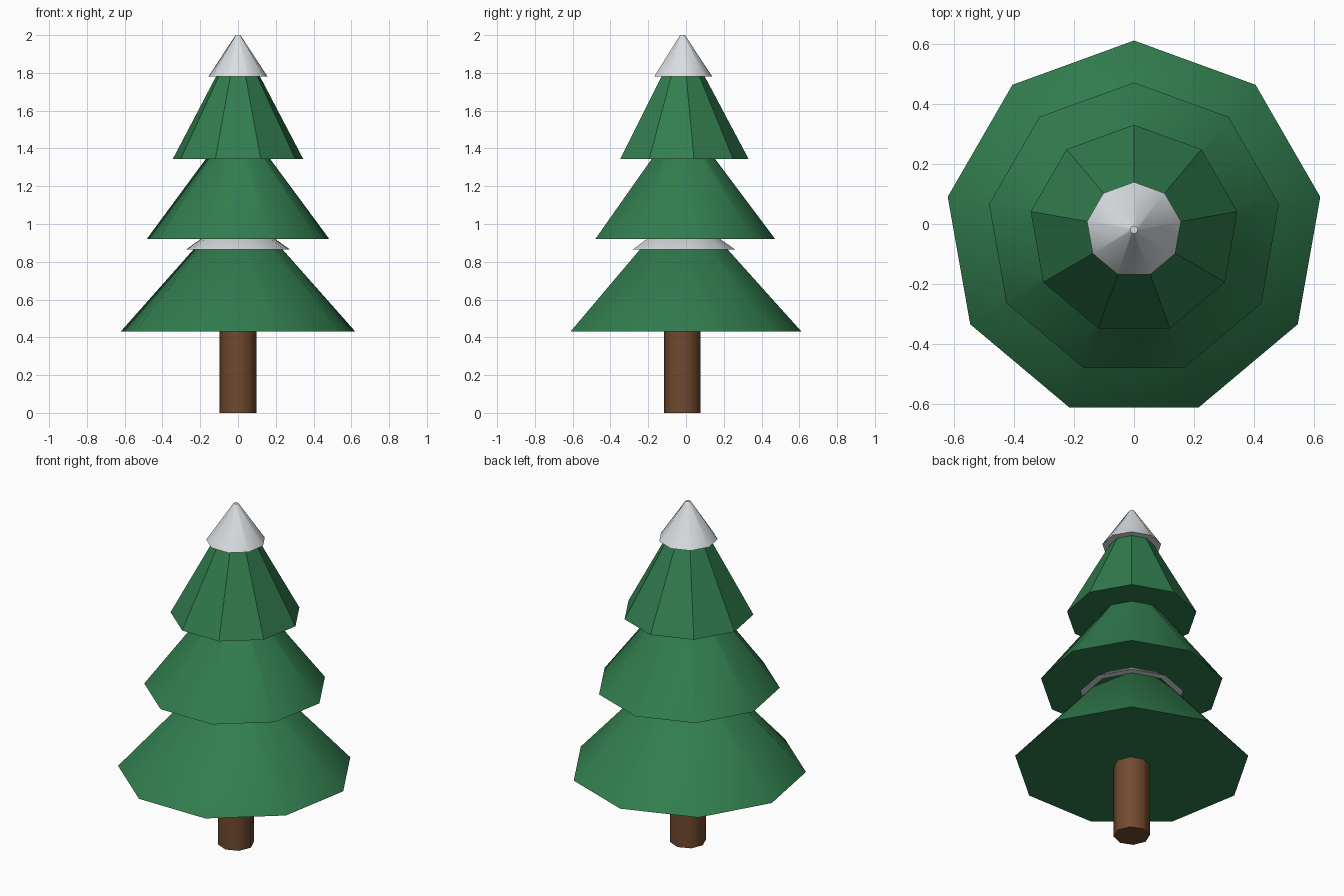
import bpy
import math

cube = bpy.data.objects.get("Cube")
if cube:
    bpy.data.objects.remove(cube, do_unlink=True)

CENTRE_Y = -0.019


def make_material(name, rgb):
    mat = bpy.data.materials.new(name)
    mat.use_nodes = True
    colour = (*rgb, 1.0)
    mat.diffuse_color = colour
    mat.node_tree.nodes["Principled BSDF"].inputs["Base Color"].default_value = colour
    return mat


def add_tier(name, mat, sides, r_low, r_high, z_low, z_high, smooth=True):
    """Capped frustum standing on the trunk axis."""
    bpy.ops.mesh.primitive_cone_add(
        vertices=sides, radius1=r_low, radius2=r_high, depth=z_high - z_low,
        location=(0, CENTRE_Y, (z_low + z_high) / 2))
    obj = bpy.context.object
    obj.name = name
    obj.data.materials.append(mat)
    if smooth:
        bpy.ops.object.shade_smooth_by_angle(angle=math.radians(50))
    return obj


green = make_material("pine green", (0.031, 0.205, 0.076))
snow = make_material("snow white", (0.70, 0.73, 0.76))
bark = make_material("bark brown", (0.165, 0.068, 0.028))

# Trunk
add_tier("trunk", bark, 8, 0.097, 0.097, 0.0, 0.5)

# Branch tiers, each tip tucked inside the tier above
add_tier("lower_branches", green, 9, 0.631, 0.10, 0.43, 1.02)
add_tier("middle_branches", green, 9, 0.491, 0.06, 0.92, 1.495)
add_tier("upper_branches", green, 9, 0.35, 0.055, 1.345, 1.9, smooth=False)

# Snow collar between the tiers and snow cap on the tip
add_tier("snow_collar", snow, 9, 0.279, 0.13, 0.865, 0.97)
add_tier("snow_cap", snow, 9, 0.159, 0.013, 1.78, 2.0)
